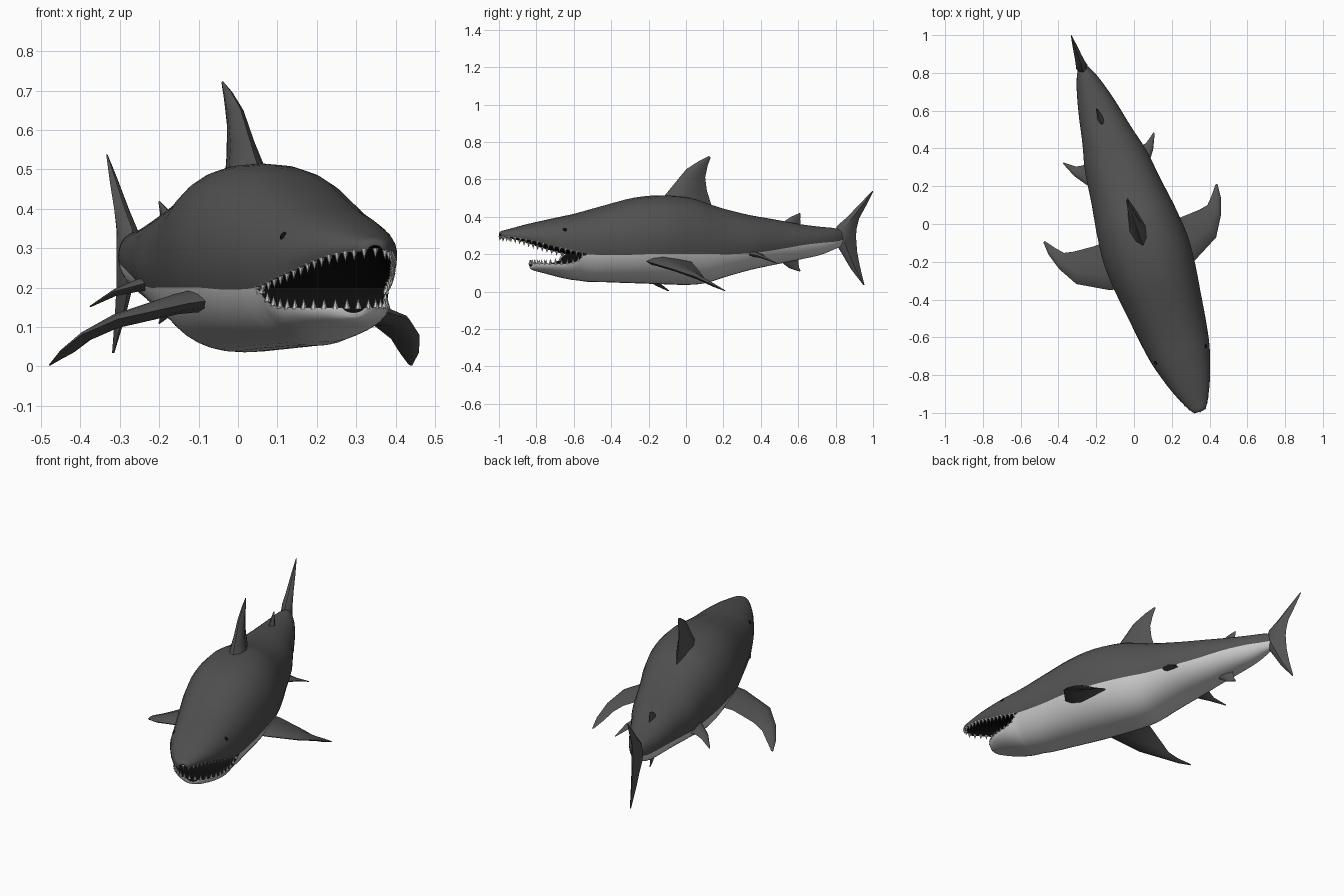
import bpy, bmesh, math
from mathutils import Vector, Matrix

if "Cube" in bpy.data.objects:
    bpy.data.objects.remove(bpy.data.objects["Cube"])

TURN = Matrix.Rotation(math.atan(0.333), 4, 'Z')   # swimming direction


def mat(name, c):
    m = bpy.data.materials.new(name)
    m.diffuse_color = (c, c, c, 1)
    m.use_nodes = True
    m.node_tree.nodes["Principled BSDF"].inputs["Base Color"].default_value = m.diffuse_color
    return m


DARK, PALE, BLACK, WHITE = mat("dark_skin", .085), mat("pale_skin", .6), mat("black", .004), mat("tooth", 1)


def make(name, bm, mats, angle=40):
    bm.transform(TURN)
    bmesh.ops.recalc_face_normals(bm, faces=bm.faces[:])
    me = bpy.data.meshes.new(name)
    bm.to_mesh(me)
    bm.free()
    ob = bpy.data.objects.new(name, me)
    bpy.context.collection.objects.link(ob)
    for m in mats:
        me.materials.append(m)
    bpy.ops.object.select_all(action='DESELECT')
    ob.select_set(True)
    bpy.context.view_layer.objects.active = ob
    bpy.ops.object.shade_smooth_by_angle(angle=math.radians(angle))
    return ob


def dense(rows, n=3):
    """Smooth interpolation between the station rows."""
    out = []
    for i in range(len(rows) - 1):
        a, b, c, d = (Vector(rows[max(0, min(len(rows) - 1, i + k))]) for k in (-1, 0, 1, 2))
        for k in range(n):
            u = k / n
            out.append(tuple(b + (c - a) * .5 * u + (a - b * 2.5 + c * 2 - d * .5) * u * u
                             + (b * 1.5 - a * .5 - c * 1.5 + d * .5) * u ** 3))
    return out + [tuple(rows[-1])]


# Stations along the body: position, half width, top, seam (lip / colour line), bottom, widest height
TRUNK = [(-.62, .182, .42, .20, .06, .25), (-.45, .206, .465, .195, .05, .26),
         (-.3, .226, .502, .2, .045, .27), (-.15, .235, .515, .2, .04, .28),
         (0, .222, .505, .2, .036, .27), (.1, .207, .475, .2, .045, .26),
         (.2, .192, .445, .2, .075, .26), (.35, .172, .41, .21, .115, .26),
         (.5, .135, .385, .23, .145, .265), (.63, .107, .362, .25, .17, .27),
         (.75, .076, .347, .262, .195, .275), (.83, .048, .34, .268, .225, .282),
         (.89, .016, .325, .28, .25, .287)]
SNOUT = [(-1.053, .02, .316, .297, .28, .304), (-1.042, .038, .325, .291, .268, .303),
         (-1.0, .064, .335, .288, .255, .3), (-.91, .105, .358, .272, .23, .29),
         (-.83, .133, .376, .25, .19, .28), (-.735, .161, .396, .225, .12, .265)]
JAW = [(-.88, .03, .3, .15, .125, .151), (-.862, .066, .3, .15, .113, .151),
       (-.80, .118, .3, .15, .098, .153), (-.72, .15, .3, .152, .078, .165),
       (-.665, .168, .3, .168, .066, .205)]
CORNER = -.6201


def shift(s):
    return .016 * (1 - max(0, s) ** 2)


def seam_angle(r):
    return -math.asin(max(-1, min(1, (r[5] - r[3]) / (r[5] - r[4]))))


def point(r, a):
    s, w, top, _, bot, mid = r
    z = mid + ((top - mid) if math.sin(a) > 0 else (mid - bot)) * math.sin(a)
    c = math.cos(a)
    return Vector((w * math.copysign(abs(c) ** .87, c) + shift(s), s, z))


def arc(r, upper, n=18):
    a = seam_angle(r)
    lo, hi = (a, math.pi - a) if upper else (math.pi - a, 2 * math.pi + a)
    return [point(r, lo + (hi - lo) * i / n) for i in range(n + 1)]


def lining(r, s0, sign, n=10):
    """Mouth lining strip: lip to lip, bowed away from the opening."""
    a = seam_angle(r)
    p, q = point(r, a), point(r, math.pi - a)
    bow = sign * .55 * ((r[2] - r[3]) if sign > 0 else (r[3] - r[4]))
    bow *= max(0, 1 - ((r[0] - s0) / (-.62 - s0)) ** 4)
    out = [p.lerp(q, i / n) for i in range(n + 1)]
    for i, v in enumerate(out):
        v.z += bow * math.sin(math.pi * i / n) ** .6 if 0 < i < n else 0
    return out


def skin(bm, rows, m):
    rows = [[bm.verts.new(p) for p in r] for r in rows]
    for a, b in zip(rows, rows[1:]):
        for i in range(len(a) - 1):
            bm.faces.new((a[i], a[i + 1], b[i + 1], b[i])).material_index = m


# Body with open mouth
top = dense(SNOUT + TRUNK)
trunk = [r for r in top if r[0] >= CORNER]
snout = [r for r in top if r[0] < CORNER] + trunk[:1]
jaw = [r for r in dense(JAW + TRUNK[:2]) if r[0] < CORNER] + trunk[:1]
bm = bmesh.new()
skin(bm, [arc(r, True) for r in top], 0)
skin(bm, [arc(r, False) for r in jaw + trunk[1:]], 1)
skin(bm, [lining(r, -1.3, 1) for r in snout], 2)
skin(bm, [lining(r, -1.1, -1) for r in jaw], 2)
bmesh.ops.remove_doubles(bm, verts=bm.verts[:], dist=.0004)
caps = bmesh.ops.holes_fill(bm, edges=[e for e in bm.edges if e.is_boundary], sides=0)["faces"]
for f in caps:
    c = f.calc_center_median()
    f.material_index = 1 if c.y < -.5 and c.z < .2 else 0
make("body", bm, [DARK, PALE, BLACK], 50)


# Teeth along both lips
def teeth(name, rows, up, step, h):
    right = [point(r, seam_angle(r)) for r in rows][::-1]
    left = [point(r, math.pi - seam_angle(r)) for r in rows]
    path, bm, carry = right + left, bmesh.new(), step
    for a, b in zip(path, path[1:]):
        d, length = carry, (b - a).length
        while d < length:
            p = a.lerp(b, d / length)
            p.x = (p.x - shift(p.y)) * .97 + shift(p.y)
            p.y += .004
            p.z += (h / 2 - .004) * (1 if up else -1)
            m = Matrix.Translation(p)
            if not up:
                m = m @ Matrix.Rotation(math.pi, 4, 'X')
            bmesh.ops.create_cone(bm, cap_ends=True, segments=6, radius1=.0085, radius2=.0004, depth=h, matrix=m)
            d += step
        carry = d - length
    make(name, bm, [WHITE])


teeth("upper_teeth", snout, False, .031, .025)
teeth("lower_teeth", jaw, True, .031, .026)


# Fins: sections of (leading edge, trailing edge, half thickness), each edge (across, along, up)
def fin(name, secs, side=1):
    bm, rings = bmesh.new(), []
    mids = [(Vector(a) + Vector(b)) / 2 for a, b, _ in secs]
    for i, (a, b, t) in enumerate(secs):
        a, b = Vector(a), Vector(b)
        span = mids[min(i + 1, len(mids) - 1)] - mids[max(i - 1, 0)]
        n = (b - a).cross(span).normalized() * t
        prof = [(0, 0), (.12, .65), (.35, 1), (.7, .55), (1, 0), (.7, -.55), (.35, -1), (.12, -.65)]
        ring = [a.lerp(b, u) + n * k for u, k in prof]
        rings.append([bm.verts.new((p.x * side, p.y, p.z)) for p in ring])
    for r, q in zip(rings, rings[1:]):
        for i in range(8):
            bm.faces.new((r[i], r[(i + 1) % 8], q[(i + 1) % 8], q[i]))
    bm.faces.new(rings[0])
    bm.faces.new(rings[-1])
    make(name, bm, [DARK])


def upright(name, secs, x=0):
    fin(name, [((x * (1 - i / len(secs)), a, za), (x * (1 - i / len(secs)), b, zb), t)
               for i, (a, za, b, zb, t) in enumerate(secs)])


upright("dorsal_fin", [(-.17, .46, .15, .42, .075), (-.125, .512, .139, .465, .046), (-.07, .575, .115, .54, .03),
                       (0, .655, .106, .61, .02), (.075, .70, .12, .67, .011), (.128, .724, .138, .718, .002)], .012)
upright("rear_dorsal_fin", [(.51, .345, .64, .335, .026), (.55, .375, .642, .36, .016),
                            (.59, .4, .642, .39, .009), (.638, .42, .645, .415, .002)], .01)
upright("anal_fin", [(.5, .185, .63, .195, .022), (.545, .15, .63, .16, .014),
                     (.58, .125, .635, .13, .008), (.638, .108, .645, .112, .002)], .01)
upright("tail_fin", [(1.0, .034, 1.006, .036, .003), (.93, .12, .98, .135, .014), (.88, .2, .965, .21, .022),
                     (.845, .255, .96, .265, .03), (.835, .3, .958, .3, .032), (.85, .35, .962, .34, .028),
                     (.91, .4, .975, .39, .02), (.98, .47, 1.015, .46, .012), (1.05, .538, 1.056, .536, .002)])

for side, label in ((1, "left"), (-1, "right")):
    fin(label + "_pectoral_fin", [((.12, -.31, .175), (.12, -.04, .18), .034),
                                  ((.23, -.293, .16), (.24, -.045, .155), .026),
                                  ((.39, -.205, .12), (.35, -.038, .105), .018),
                                  ((.452, -.1, .08), (.4, -.028, .07), .013),
                                  ((.481, -.01, .036), (.435, .01, .036), .009),
                                  ((.486, .06, .003), (.476, .063, .006), .002)], side)
    fin(label + "_pelvic_fin", [((.1, .23, .215), (.1, .385, .21), .02), ((.165, .265, .21), (.16, .38, .2), .016),
                                ((.22, .34, .19), (.195, .385, .182), .009),
                                ((.256, .422, .152), (.25, .427, .153), .002)], side)
    # Eye set into the skin
    r = min(top, key=lambda q: abs(q[0] + .745))
    a = math.asin((.333 - r[5]) / (r[2] - r[5]))
    p = point(r, a if side > 0 else math.pi - a) + Vector((-.006 * side, .002, -.005))
    bm = bmesh.new()
    bmesh.ops.create_uvsphere(bm, u_segments=12, v_segments=8, radius=.013, matrix=Matrix.Translation(p))
    make(label + "_eye", bm, [BLACK], 60)
